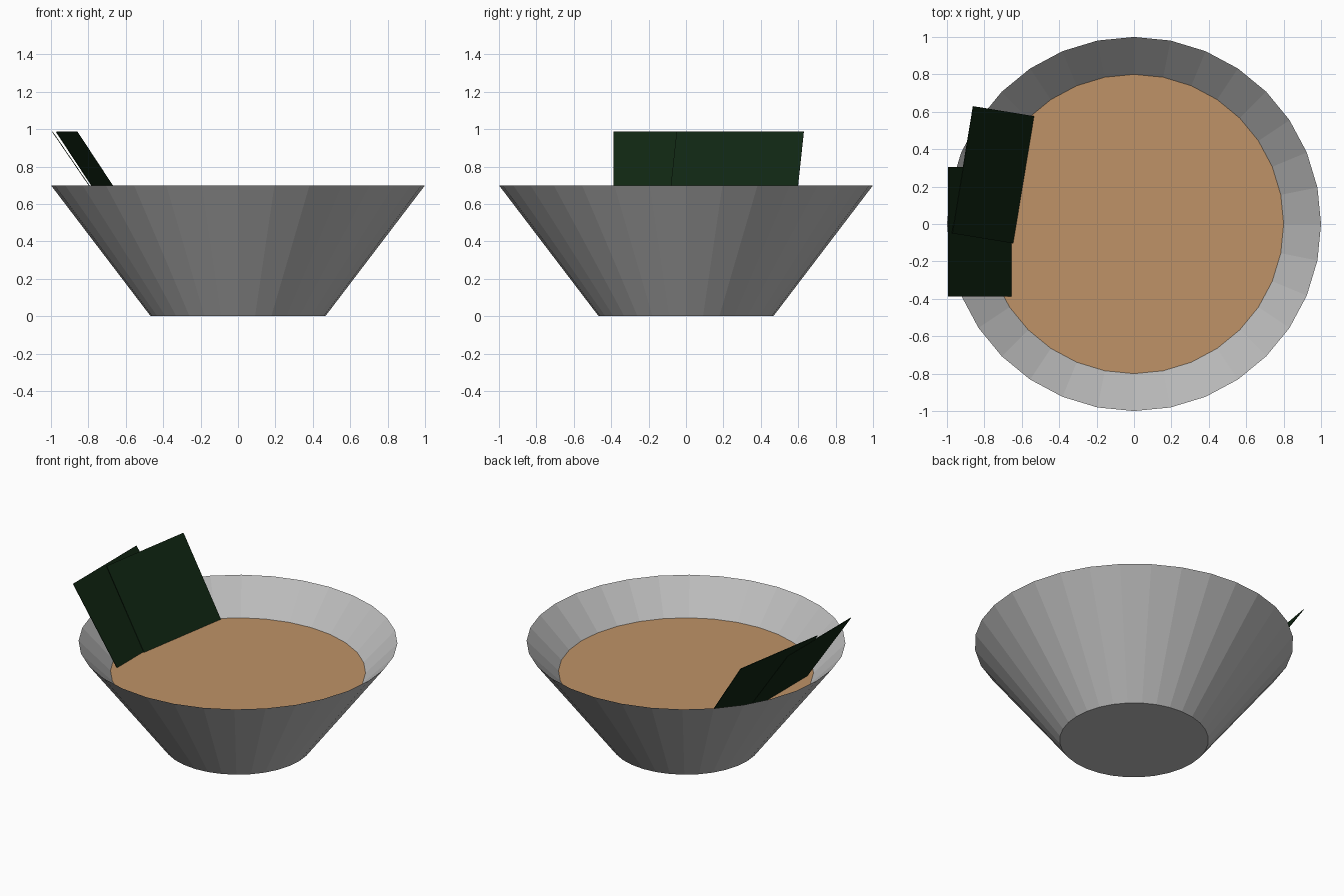
import bpy, bmesh, math
from mathutils import Vector

if "Cube" in bpy.data.objects:
    bpy.data.objects.remove(bpy.data.objects["Cube"])

SIDES = 32
STEP = 2 * math.pi / SIDES


def material(name, rgb):
    m = bpy.data.materials.new(name)
    m.diffuse_color = (*rgb, 1)
    m.use_nodes = True
    m.node_tree.nodes["Principled BSDF"].inputs["Base Color"].default_value = m.diffuse_color
    return m


GREY = material("bowl grey", (0.50, 0.50, 0.50))
BROTH = material("broth tan", (0.52, 0.29, 0.135))
GREEN = material("seaweed green", (0.005, 0.019, 0.006))


def make_object(name, bm, mat):
    mesh = bpy.data.meshes.new(name)
    bm.to_mesh(mesh)
    bm.free()
    mesh.materials.append(mat)
    ob = bpy.data.objects.new(name, mesh)
    bpy.context.collection.objects.link(ob)
    return ob


def ring(bm, r, z):
    return [bm.verts.new((r * math.cos(i * STEP), r * math.sin(i * STEP), z))
            for i in range(SIDES)]


def bridge(bm, a, b):
    n = len(a)
    for i in range(n):
        j = (i + 1) % n
        bm.faces.new((a[i], a[j], b[j], b[i]))


# Bowl: outer cone, sharp rim, shallower inner cone
bm = bmesh.new()
rings = [ring(bm, r, z) for r, z in ((0.467, 0), (1, 0.7), (0.37, 0.054))]
for a, b in zip(rings, rings[1:]):
    bridge(bm, a, b)
bm.faces.new(rings[0][::-1])
bm.faces.new(rings[-1])
make_object("bowl", bm, GREY)

# Broth surface
BROTH_R, BROTH_Z = 0.805, 0.495
bm = bmesh.new()
bm.faces.new(ring(bm, BROTH_R, BROTH_Z))
make_object("broth", bm, BROTH)

# Broth stain: wavy band on the inner wall, reach in hundredths every 10 degrees
REACH = [2.2, 2.6, 0.8, 2.0, 1.2, 2.4, 1.8, 2.6, 3.6, 3.2, 3.4, 2.4,
         1.4, 0, 0, 0, 0, 0, 0, 0, 0, 0, 0, 0.3,
         1.8, 0, 0, 0, 0, 1.6, 0.8, 0, 0, 1.0, 1.6, 0.7]
bm = bmesh.new()
low, high = [], []
COUNT = SIDES * 6
for i in range(COUNT):
    t = 2 * math.pi * i / COUNT
    k = t / math.radians(10)
    n = int(k) % 36
    reach = 0.01 * (REACH[n] + (REACH[(n + 1) % 36] - REACH[n]) * (k - int(k)))
    flat = math.cos(STEP / 2) / math.cos(t % STEP - STEP / 2)
    for row, d in ((low, 0), (high, reach)):
        r = (BROTH_R + d) * flat - 0.002
        row.append(bm.verts.new((r * math.cos(t), r * math.sin(t),
                                 BROTH_Z + 0.002 + d * 1.025)))
for i in range(COUNT):
    j = (i + 1) % COUNT
    if high[i].co.z - low[i].co.z + high[j].co.z - low[j].co.z > 0.002:
        bm.faces.new((low[j], low[i], high[i], high[j]))
make_object("broth_stain", bm, BROTH)


# Seaweed sheets leaning on the rim, dipped just below the broth
def sheet(name, top_a, top_b, low_a):
    a, b, c = Vector(top_a), Vector(top_b), Vector(low_a)
    c = a + (c - a) * 1.04
    normal = (b - a).cross(c - a).normalized() * 0.004
    bm = bmesh.new()
    corners = (a, b, b + c - a, c)
    rows = [[bm.verts.new(p + normal * s) for p in corners] for s in (-0.5, 0.5)]
    bridge(bm, *rows)
    bm.faces.new(rows[0][::-1])
    bm.faces.new(rows[1])
    bmesh.ops.recalc_face_normals(bm, faces=bm.faces)
    make_object(name, bm, GREEN)


sheet("seaweed_front", (-0.992, -0.387, 0.986), (-0.992, 0.305, 0.986), (-0.65, -0.387, 0.485))
sheet("seaweed_back", (-0.972, -0.05, 0.986), (-0.86, 0.63, 0.986), (-0.642, -0.104, 0.485))
